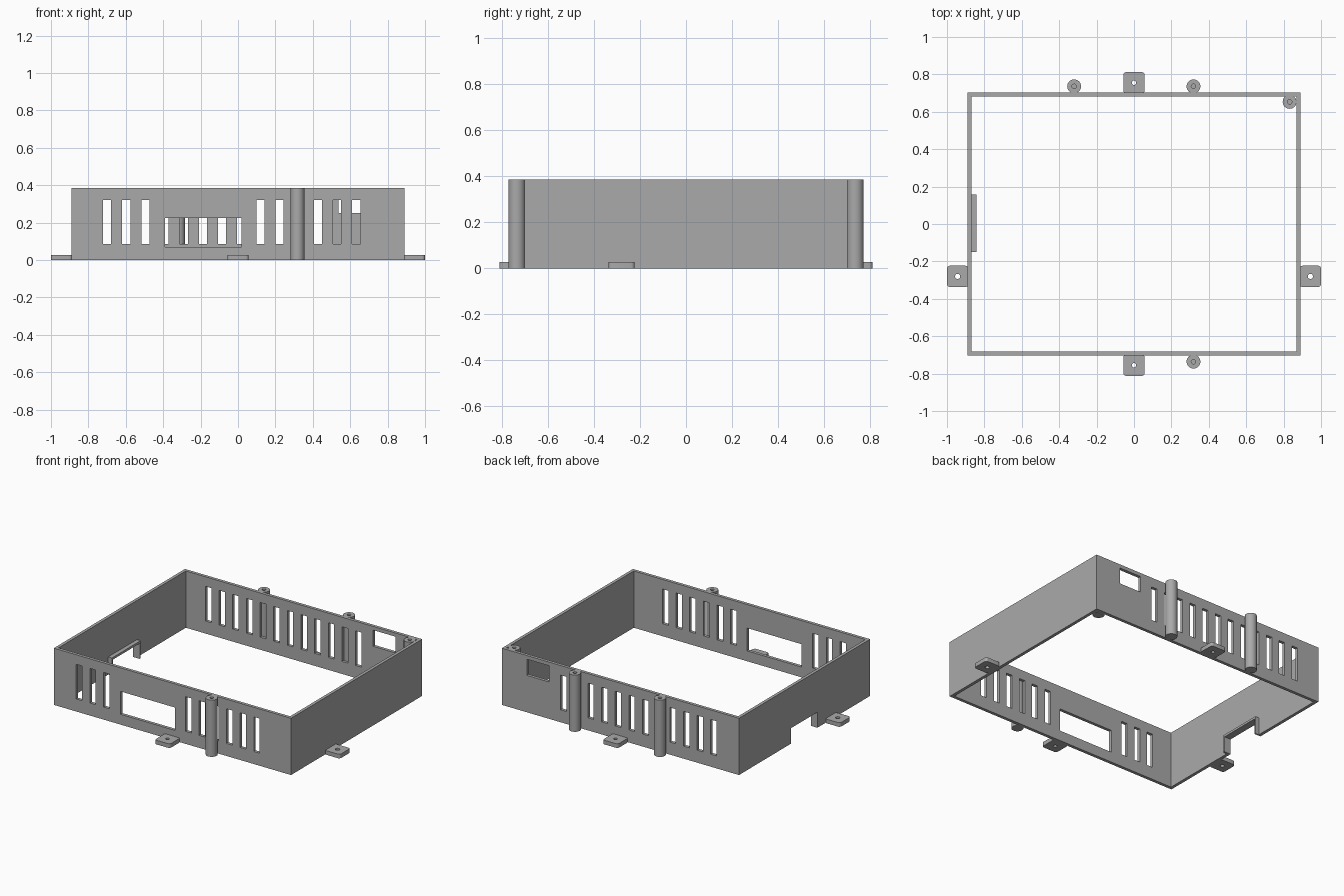
import bpy, bmesh, math
from mathutils import Matrix

if "Cube" in bpy.data.objects:
    bpy.data.objects.remove(bpy.data.objects["Cube"])

X, Y, H, T = 0.89, 0.703, 0.385, 0.021   # outer half sizes, height, wall thickness
grey = bpy.data.materials.new("mid_grey")
grey.diffuse_color = (0.4, 0.4, 0.4, 1)
grey.use_nodes = True
grey.node_tree.nodes["Principled BSDF"].inputs["Base Color"].default_value = grey.diffuse_color


def make(name, bm, cutter=False):
    bmesh.ops.recalc_face_normals(bm, faces=bm.faces)
    me = bpy.data.meshes.new(name)
    bm.to_mesh(me)
    bm.free()
    me.materials.append(grey)
    ob = bpy.data.objects.new(name, me)
    bpy.context.collection.objects.link(ob)
    ob.hide_render = cutter
    return ob


def add_box(bm, x0, x1, y0, y1, z0, z1):
    m = Matrix.Translation(((x0 + x1) / 2, (y0 + y1) / 2, (z0 + z1) / 2))
    m = m @ Matrix.Diagonal((x1 - x0, y1 - y0, z1 - z0, 1))
    return bmesh.ops.create_cube(bm, size=1, matrix=m)["verts"]


def add_cyl(bm, x, y, r, z0, z1, n=32):
    bmesh.ops.create_cone(bm, cap_ends=True, segments=n, radius1=r, radius2=r,
                          depth=z1 - z0, matrix=Matrix.Translation((x, y, (z0 + z1) / 2)))


def cut(ob, bm):
    mod = ob.modifiers.new("cut", "BOOLEAN")
    mod.operation = "DIFFERENCE"
    mod.solver = "EXACT"
    mod.object = make(ob.name + "_cutter", bm, True)


def smooth(ob):
    bpy.ops.object.select_all(action="DESELECT")
    ob.select_set(True)
    bpy.context.view_layer.objects.active = ob
    bpy.ops.object.shade_smooth_by_angle(angle=math.radians(35))


# Open rectangular wall frame
bm = bmesh.new()
rings = [[bm.verts.new((sx * (X - t), sy * (Y - t), z))
          for sx, sy in ((-1, -1), (1, -1), (1, 1), (-1, 1))]
         for t, z in ((0, 0), (0, H), (T, H), (T, 0))]
for r in range(4):
    a, b = rings[r], rings[(r + 1) % 4]
    for i in range(4):
        j = (i + 1) % 4
        bm.faces.new((a[i], a[j], b[j], b[i]))
walls = make("walls", bm)

# Ventilation slots, windows and the cable notch
bm = bmesh.new()
slot_x = [-0.7 + 0.1025 * k for k in range(14)]
for side, slots in ((-1, slot_x[:3] + slot_x[8:]), (1, slot_x[:12])):
    y0, y1 = sorted((side * (Y - 0.04), side * (Y + 0.02)))
    for x in slots:
        add_box(bm, x - 0.022, x + 0.022, y0, y1, 0.085, 0.32)
add_box(bm, -0.39, 0.02, -Y - 0.02, -Y + 0.04, 0.07, 0.225)
add_box(bm, 0.537, 0.703, Y - 0.04, Y + 0.02, 0.25, 0.36)
add_box(bm, -X - 0.02, -X + 0.04, -0.137, 0.148, -0.02, 0.105)
cut(walls, bm)

# Raised lip around the cable notch, on the inside
bm = bmesh.new()
arch = ((-0.15, 0), (-0.15, 0.12), (0.158, 0.12), (0.158, 0),
        (0.148, 0), (0.148, 0.105), (-0.137, 0.105), (-0.137, 0))
face = bm.faces.new([bm.verts.new((-X + T - 0.002, y, z)) for y, z in arch])
ext = bmesh.ops.extrude_face_region(bm, geom=[face])["geom"]
for v in ext:
    if isinstance(v, bmesh.types.BMVert):
        v.co.x += 0.03
make("notch_lip", bm)

# Screw posts with blind holes: three outside, one in the inner corner
for name, x, y in (("front_post", 0.318, -0.736), ("back_post_right", 0.318, 0.736),
                   ("back_post_left", -0.32, 0.736), ("corner_post", 0.832, 0.653)):
    bm = bmesh.new()
    add_cyl(bm, x, y, 0.037, 0, H)
    post = make(name, bm)
    bm = bmesh.new()
    add_cyl(bm, x, y, 0.012, H - 0.1, H + 0.02, 20)
    cut(post, bm)
    smooth(post)

# Mounting tabs with through holes
for name, x, y, r in (("front_tab", 0, -0.755, 0.012), ("back_tab", 0, 0.755, 0.012),
                      ("left_tab", -0.943, -0.28, 0.014), ("right_tab", 0.943, -0.28, 0.014)):
    bm = bmesh.new()
    add_box(bm, x - 0.057, x + 0.057, y - 0.057, y + 0.057, 0, 0.028)
    upright = [e for e in bm.edges if abs(e.verts[0].co.z - e.verts[1].co.z) > 0.01]
    bmesh.ops.bevel(bm, geom=upright, offset=0.016, segments=5, profile=0.5, affect="EDGES")
    tab = make(name, bm)
    bm = bmesh.new()
    add_cyl(bm, x, y, r, -0.02, 0.05, 20)
    cut(tab, bm)
    smooth(tab)
